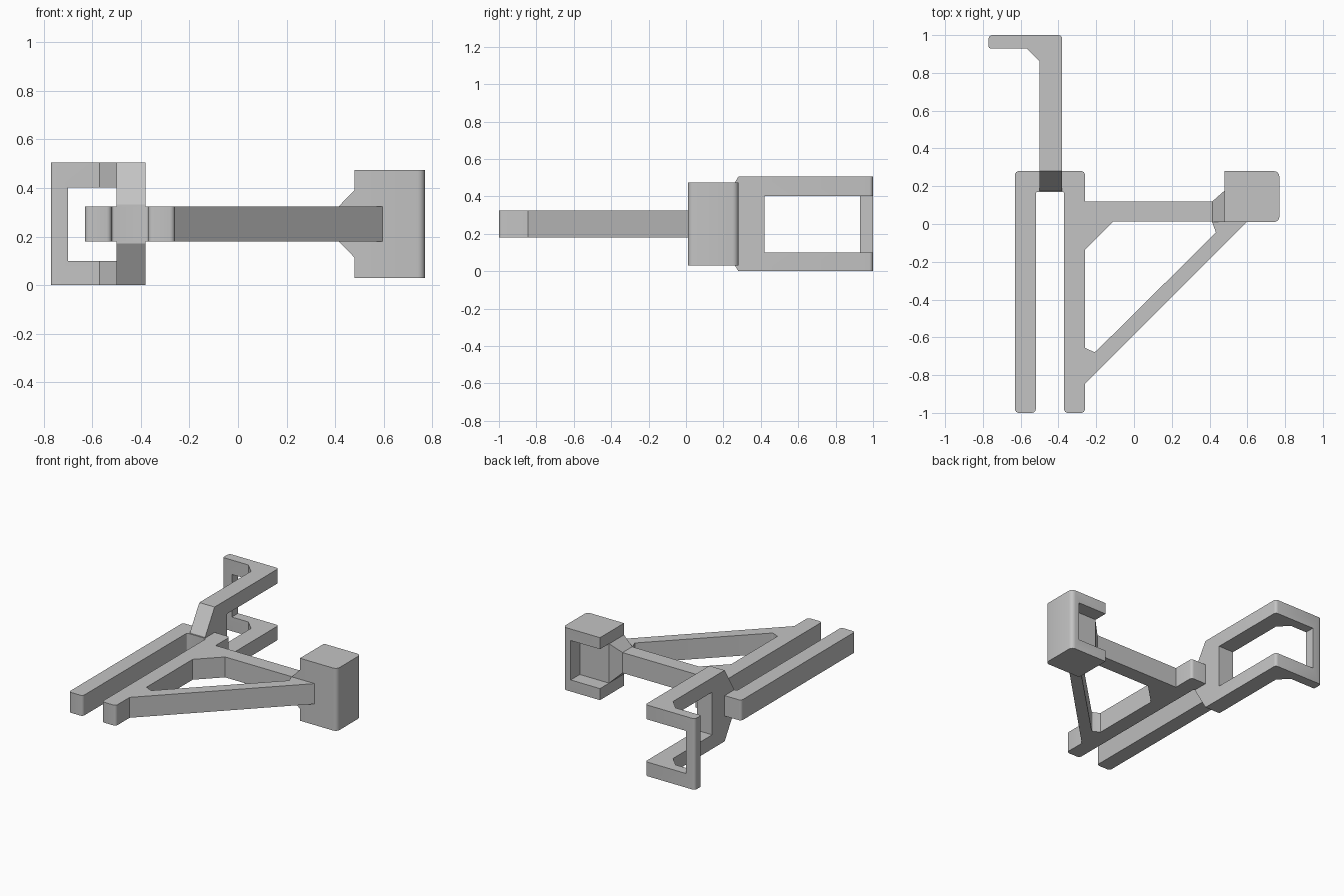
import bpy, bmesh, math
from mathutils import Vector

if "Cube" in bpy.data.objects:
    bpy.data.objects.remove(bpy.data.objects["Cube"])

GREY = bpy.data.materials.new("plain grey")
GREY.use_nodes = True
colour = (0.55, 0.55, 0.55, 1)
GREY.diffuse_color = colour
GREY.node_tree.nodes["Principled BSDF"].inputs["Base Color"].default_value = colour

MID = 0.2525                      # height of the symmetry plane
RAIL_LOW, RAIL_HIGH = 0.18, 0.325


def rounded(points, steps=4):
    """Outline whose points with a third value get a rounded corner."""
    out = []
    for i, p in enumerate(points):
        here = Vector(p[:2])
        if len(p) == 2:
            out.append(here)
            continue
        before = Vector(points[i - 1][:2])
        after = Vector(points[(i + 1) % len(points)][:2])
        a = here + (before - here).normalized() * p[2]
        b = here + (after - here).normalized() * p[2]
        for k in range(steps + 1):
            t = math.pi / 2 * k / steps
            out.append(here + (a - here) * (1 - math.sin(t)) + (b - here) * (1 - math.cos(t)))
    return out


def finish(name, bm):
    bmesh.ops.recalc_face_normals(bm, faces=bm.faces)
    mesh = bpy.data.meshes.new(name)
    bm.to_mesh(mesh)
    bm.free()
    mesh.materials.append(GREY)
    obj = bpy.data.objects.new(name, mesh)
    bpy.context.collection.objects.link(obj)
    return obj


def prism(name, points, low, high, axis="z"):
    """Extrude an outline along z (outline in x, y) or x (outline in y, z)."""
    bm = bmesh.new()
    place = (lambda p: (p.x, p.y, low)) if axis == "z" else (lambda p: (low, p.x, p.y))
    face = bm.faces.new([bm.verts.new(place(p)) for p in rounded(points)])
    grown = bmesh.ops.extrude_face_region(bm, geom=[face])["geom"]
    depth = high - low
    bmesh.ops.translate(bm, vec=(0, 0, depth) if axis == "z" else (depth, 0, 0),
                        verts=[v for v in grown if isinstance(v, bmesh.types.BMVert)])
    return finish(name, bm)


def rect(x0, x1, y0, y1):
    return [(x0, y0), (x1, y0), (x1, y1), (x0, y1)]


def cut(obj, *cutters):
    for c in cutters:
        mod = obj.modifiers.new("cut", "BOOLEAN")
        mod.operation, mod.solver, mod.object = "DIFFERENCE", "EXACT", c
    bpy.context.view_layer.update()
    evaluated = obj.evaluated_get(bpy.context.evaluated_depsgraph_get())
    mesh = bpy.data.meshes.new_from_object(evaluated)
    obj.modifiers.clear()
    obj.data = mesh
    for c in cutters:
        bpy.data.objects.remove(c)


# Flat frame: two rails, their bridge, the cross arm and the diagonal brace
r = 0.02
frame = prism("rail_frame", [
    (-0.63, -1, r), (-0.52, -1, r), (-0.52, 0.17, r / 2), (-0.37, 0.17, r / 2),
    (-0.37, -1, r), (-0.26, -1, r), (-0.26, -0.845), (0.595, 0.01),
    (0.595, 0.03), (0.5, 0.12), (-0.26, 0.12), (-0.26, 0.28, r), (-0.63, 0.28, r)],
    RAIL_LOW, RAIL_HIGH)
cut(frame, prism("brace_opening", [
    (-0.26, -0.655), (-0.207, -0.68, r / 2), (0.434, -0.045), (0.413, 0.012),
    (-0.11, 0.012), (-0.26, -0.137)], 0, 0.5))

# Hook: an angled plate opened into an upper and a lower arm joined by a post
top = 2 * MID
hook = prism("hook", [
    (-0.38, 0.175), (-0.38, 1, r), (-0.77, 1, r), (-0.77, 0.93, r / 2),
    (-0.57, 0.93), (-0.5, 0.86), (-0.5, 0.175)], 0, top)
slope = [(0.17, RAIL_HIGH), (0.28, top), (0.28, 0.7), (0.1, 0.7), (0.1, RAIL_HIGH)]
cut(hook,
    prism("hook_window", rect(0.42, 1.1, 0.1, 0.403), -0.7, -0.3, "x"),
    prism("upper_slope", slope, -0.6, -0.3, "x"),
    prism("lower_slope", [(y, 2 * MID - z) for y, z in slope], -0.6, -0.3, "x"))

# End block with a pocket open to the back and the inner side
block = prism("end_block", [
    (0.48, 0.01), (0.77, 0.01, 0.03), (0.77, 0.28, 0.03), (0.48, 0.28)],
    MID - 0.222, MID + 0.222)
cut(block, prism("pocket", rect(0.4, 0.71, 0.178, 0.4), MID - 0.14, MID + 0.14))

# Flared neck between the cross arm and the end block
bm = bmesh.new()
for x, back, half in ((0.415, 0.12, 0.0725), (0.481, 0.178, 0.14)):
    for y in (0.01, back):
        for z in (MID - half, MID + half):
            bm.verts.new((x, y, z))
bmesh.ops.convex_hull(bm, input=bm.verts)
bmesh.ops.dissolve_limit(bm, angle_limit=0.02, verts=bm.verts, edges=bm.edges)
finish("flared_neck", bm)

# Smooth the rounded corners only
bpy.ops.object.select_all(action="DESELECT")
for obj in (frame, hook, block):
    obj.select_set(True)
bpy.context.view_layer.objects.active = frame
bpy.ops.object.shade_smooth_by_angle(angle=math.radians(30))
